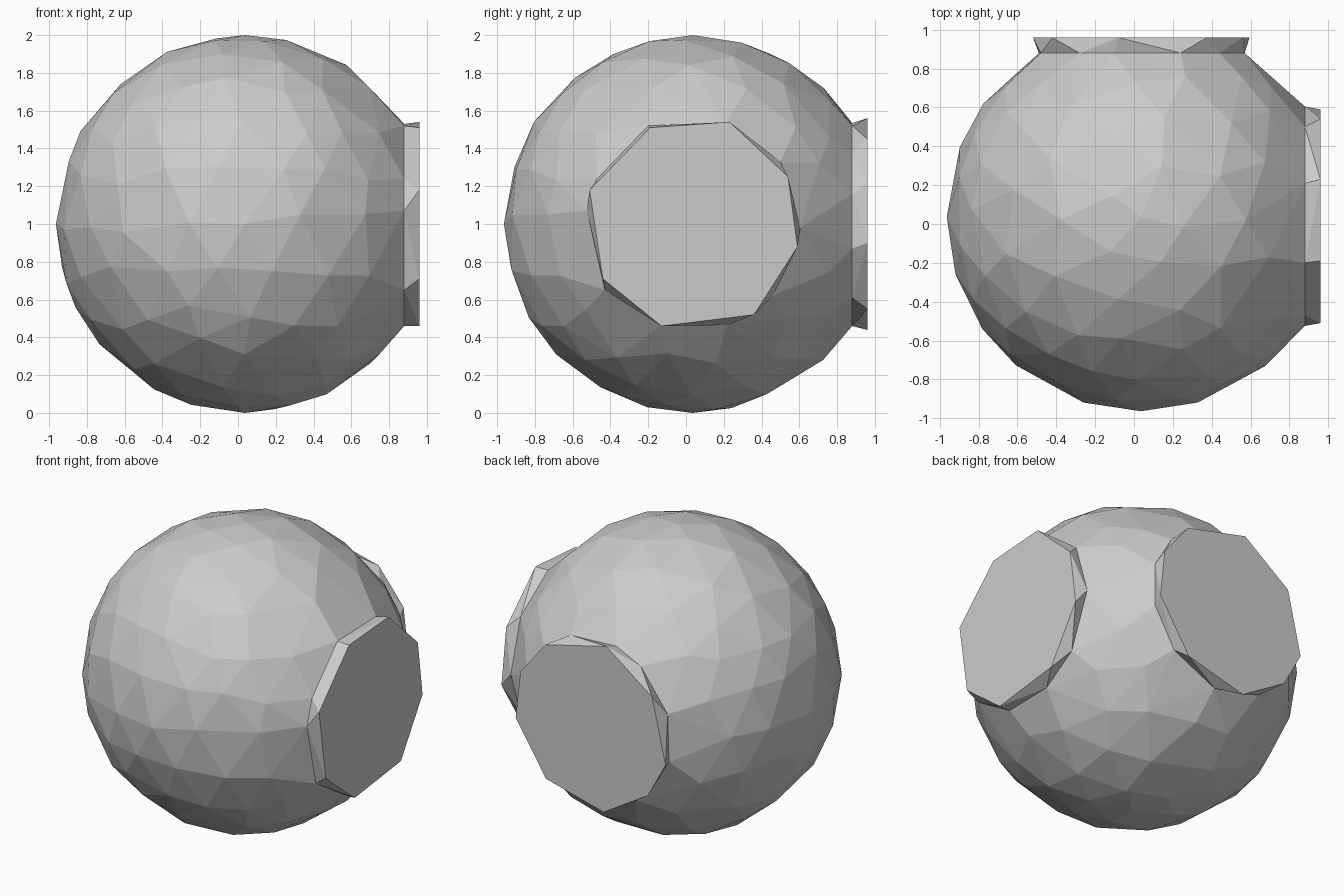
import bpy, bmesh, random
from mathutils import Vector

if "Cube" in bpy.data.objects:
    bpy.data.objects.remove(bpy.data.objects["Cube"])

random.seed(4)
CENTRE = Vector((0.036, 0.036, 1.0))
CUT, FACE = 0.88, 0.96          # planes of the cut and of the outer disc face

# Irregular rings of the two ports, as (across, height)
side_inner = [(-.20, 1.52), (.21, 1.53), (.50, 1.33), (.605, .98), (.46, .62),
              (.22, .465), (-.13, .46), (-.43, .65), (-.525, 1.07), (-.47, 1.24)]
side_outer = [(-.19, 1.51), (.23, 1.54), (.54, 1.25), (.59, .88), (.36, .52),
              (-.13, .46), (-.44, .71), (-.51, 1.18)]
back_inner = [(.24, 1.52), (-.10, 1.535), (-.28, 1.45), (-.48, 1.18), (-.49, .86),
              (-.25, .54), (.10, .46), (.42, .61), (.57, .87), (.57, 1.16), (.44, 1.38)]
back_outer = [(.375, 1.45), (-.08, 1.56), (-.42, 1.31), (-.52, .88), (-.39, .64),
              (-.06, .44), (.37, .55), (.595, .90), (.56, 1.22)]


def on_side(ring, d):
    return [Vector((d, a, z)) for a, z in ring]


def on_back(ring, d):
    return [Vector((a, d, z)) for a, z in ring]


def hull_object(name, points, open_planes=()):
    """Convex faceted solid; faces lying on the given (axis, value) planes are removed."""
    bm = bmesh.new()
    for p in points:
        bm.verts.new(p)
    bmesh.ops.convex_hull(bm, input=bm.verts[:])
    hidden = [f for f in bm.faces
              if any(all(abs(v.co[ax] - val) < 1e-4 for v in f.verts) for ax, val in open_planes)]
    bmesh.ops.delete(bm, geom=hidden, context='FACES')
    loose = [v for v in bm.verts if not v.link_faces]
    bmesh.ops.delete(bm, geom=loose, context='VERTS')
    bmesh.ops.recalc_face_normals(bm, faces=bm.faces[:])
    me = bpy.data.meshes.new(name)
    bm.to_mesh(me)
    bm.free()
    ob = bpy.data.objects.new(name, me)
    bpy.context.collection.objects.link(ob)
    return ob


# Faceted ball: jittered icosphere points, trimmed by the two port rings
bm = bmesh.new()
bmesh.ops.create_icosphere(bm, subdivisions=3, radius=1)
ball = []
for v in bm.verts:
    d = v.co.copy()
    if abs(d.z) < 0.99 and d.x > -0.99 and d.y > -0.99:
        d += Vector([random.uniform(-.06, .06) for _ in range(3)])
    d.normalize()
    if d.x < 0.78 and d.y < 0.78:
        ball.append(CENTRE + d)
bm.free()
rim = on_side(side_inner, CUT) + on_back(back_inner, CUT)
hull_object("ball", ball + rim, [(0, CUT), (1, CUT)])

# Flat discs closing the right and back openings
hull_object("side_disc", on_side(side_inner, CUT) + on_side(side_outer, FACE))
hull_object("back_disc", on_back(back_inner, CUT) + on_back(back_outer, FACE))
